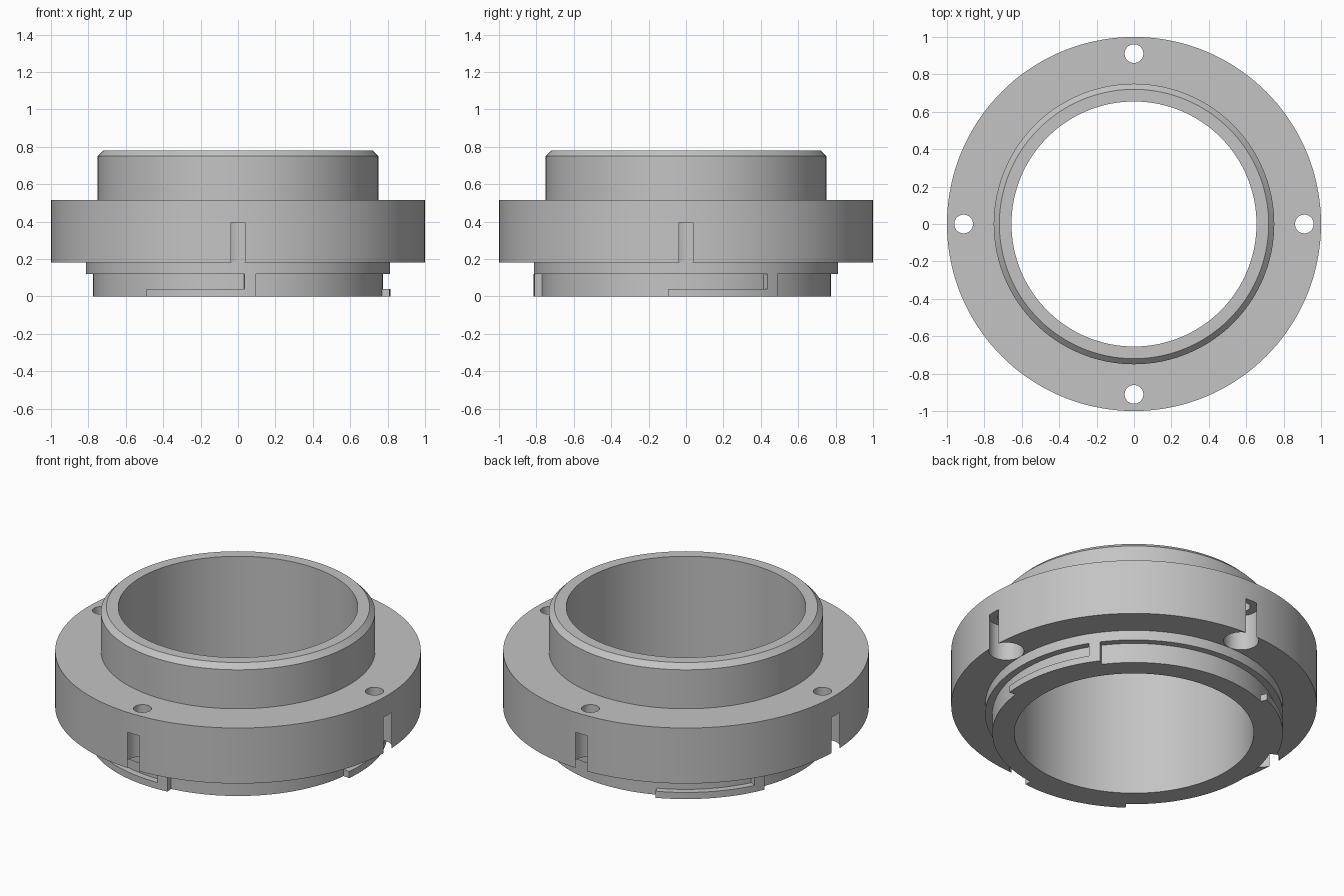
import bpy, bmesh
from math import sin, cos, radians, pi

cube = bpy.data.objects.get("Cube")
if cube:
    bpy.data.objects.remove(cube, do_unlink=True)

grey = bpy.data.materials.new("machined_grey")
grey.use_nodes = True
colour = (0.55, 0.55, 0.55, 1)
grey.diffuse_color = colour
grey.node_tree.nodes["Principled BSDF"].inputs["Base Color"].default_value = colour


def sweep(name, profile, steps, start=0, end=360, centre=(0, 0)):
    """Turn a closed (radius, height) profile about a vertical axis."""
    full = end - start == 360
    bm = bmesh.new()
    rings = []
    for i in range(steps if full else steps + 1):
        a = radians(start + (end - start) * i / steps)
        rings.append([bm.verts.new((centre[0] + r * cos(a), centre[1] + r * sin(a), z))
                      for r, z in profile])
    n = len(profile)
    for i in range(steps):
        a, b = rings[i], rings[(i + 1) % len(rings)]
        for j in range(n):
            k = (j + 1) % n
            bm.faces.new((a[j], b[j], b[k], a[k]))
    if not full:
        bm.faces.new(rings[0])
        bm.faces.new(rings[-1])
    bmesh.ops.remove_doubles(bm, verts=bm.verts, dist=1e-5)
    bmesh.ops.recalc_face_normals(bm, faces=bm.faces)
    mesh = bpy.data.meshes.new(name)
    bm.to_mesh(mesh)
    bm.free()
    mesh.materials.append(grey)
    obj = bpy.data.objects.new(name, mesh)
    bpy.context.collection.objects.link(obj)
    return obj


def activate(obj):
    bpy.ops.object.select_all(action='DESELECT')
    obj.select_set(True)
    bpy.context.view_layer.objects.active = obj


BORE, SPIGOT, LIP, RIM = 0.655, 0.775, 0.814, 1.0

# Flanged collar: spigot, lip, flange and chamfered neck around a bore
collar = sweep("flanged_collar", [
    (BORE, 0), (SPIGOT, 0), (SPIGOT, 0.12), (LIP, 0.12), (LIP, 0.18),
    (RIM, 0.18), (RIM, 0.515), (0.75, 0.515), (0.75, 0.75), (0.72, 0.78),
    (BORE, 0.78)], 144)

# Bolt holes, counterbored from below so that they break through the rim
for i in range(4):
    a = i * pi / 2
    cutter = sweep("bolt_hole_cutter", [
        (0, 0.1), (0.096, 0.1), (0.096, 0.395), (0.05, 0.395), (0.05, 0.6), (0, 0.6)],
        48, centre=(0.911 * cos(a), 0.911 * sin(a)))
    cutter.hide_render = True
    cut = collar.modifiers.new("bolt_hole", 'BOOLEAN')
    cut.operation = 'DIFFERENCE'
    cut.solver = 'EXACT'
    cut.object = cutter
    activate(collar)
    bpy.ops.object.modifier_apply(modifier=cut.name)
    bpy.data.objects.remove(cutter, do_unlink=True)

# Three bayonet lugs, each a low rail ending in an upright stop
parts = [collar]
inner, outer = SPIGOT - 0.002, 0.815
for i in range(3):
    turn = 120 * i
    for name, top, start, end, steps in (("bayonet_rail", 0.04, -6.8, 32.4, 16),
                                         ("bayonet_stop", 0.12, 32.4, 36.8, 3)):
        parts.append(sweep(f"{name}_{i + 1}", [
            (inner, 0), (outer, 0), (outer, top), (inner, top)],
            steps, start + turn, end + turn))

for part in parts:
    activate(part)
    bpy.ops.object.shade_smooth_by_angle(angle=radians(30))
